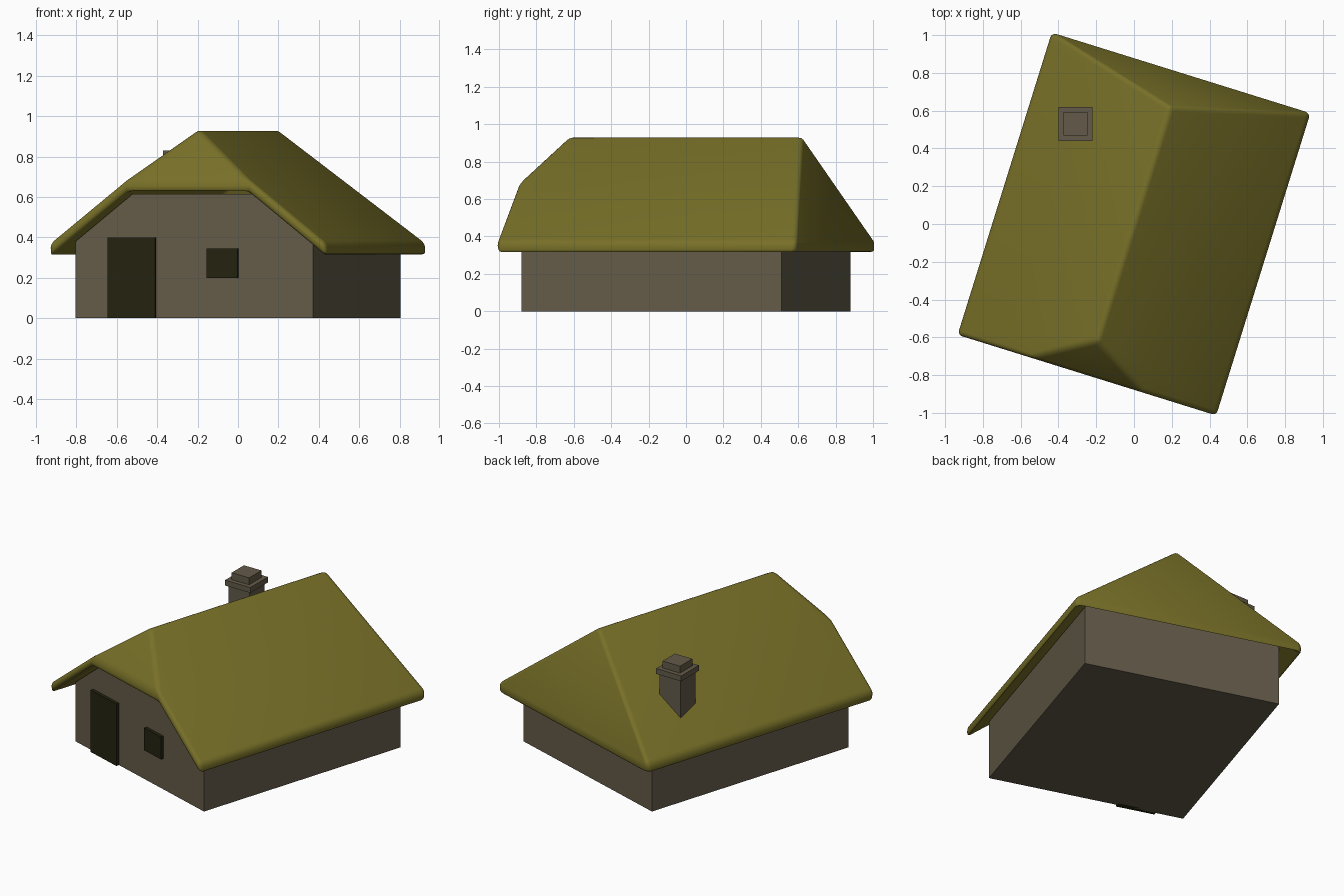
import bpy, bmesh
from math import radians
from mathutils import Matrix, Vector

if "Cube" in bpy.data.objects:
    bpy.data.objects.remove(bpy.data.objects["Cube"])

TURN = Matrix.Rotation(radians(-17.3), 4, "Z")   # the house stands at an angle


def material(name, rgb):
    m = bpy.data.materials.new(name)
    m.use_nodes = True
    m.diffuse_color = (*rgb, 1)
    m.node_tree.nodes["Principled BSDF"].inputs["Base Color"].default_value = (*rgb, 1)
    return m


stone = material("stone", (0.127, 0.105, 0.067))
thatch = material("thatch", (0.185, 0.16, 0.021))
dark_wood = material("dark wood", (0.018, 0.017, 0.005))


def add_mesh(name, verts, faces, mat, matrix=TURN):
    mesh = bpy.data.meshes.new(name)
    mesh.from_pydata([matrix @ Vector(v) for v in verts], [], faces)
    bm = bmesh.new()
    bm.from_mesh(mesh)
    bmesh.ops.recalc_face_normals(bm, faces=bm.faces)
    bm.to_mesh(mesh)
    bm.free()
    mesh.materials.append(mat)
    ob = bpy.data.objects.new(name, mesh)
    bpy.context.collection.objects.link(ob)
    return ob


def prism(name, bottom, top, rim, faces, mat, matrix=TURN):
    """Solid between two matching sheets, closed along the rim."""
    n = len(bottom)
    sides = [(a, b, b + n, a + n) for a, b in zip(rim, rim[1:] + rim[:1])]
    upper = [tuple(i + n for i in f) for f in faces]
    return add_mesh(name, bottom + top, faces + upper + sides, mat, matrix)


def box(name, x, y, z0, z1, w, d, mat, matrix=TURN):
    base = [(x + sx * w / 2, y + sy * d / 2) for sx, sy in ((-1, -1), (1, -1), (1, 1), (-1, 1))]
    return prism(name, [(*p, z0) for p in base], [(*p, z1) for p in base],
                 [0, 1, 2, 3], [(0, 1, 2, 3)], mat, matrix)


# Walls: gabled profile run from front to back
W, L = 0.616, 0.728
profile = [(-W, 0), (W, 0), (W, 0.38), (0.32, 0.615), (-0.32, 0.615), (-W, 0.38)]
prism("walls", [(x, -L, z) for x, z in profile], [(x, L, z) for x, z in profile],
      list(range(6)), [tuple(range(6))], stone)

# Roof: full hip at the back, half hip at the front
RW, RL, RIDGE, EAVE, HIP, THICK = 0.717, 0.838, 0.937, 0.37, 0.32, 0.065
hip_z = RIDGE - (RIDGE - EAVE) * HIP / RW
top = [(-RW, -RL, EAVE), (-HIP, -RL, hip_z), (HIP, -RL, hip_z), (RW, -RL, EAVE),
       (RW, RL, EAVE), (-RW, RL, EAVE), (0, -0.65, RIDGE), (0, 0.65, RIDGE)]
roof = prism("thatched_roof", [(x, y, z - THICK) for x, y, z in top], top, list(range(6)),
             [(1, 2, 6), (2, 3, 4, 7, 6), (4, 5, 7), (5, 0, 1, 6, 7)], thatch)
bevel = roof.modifiers.new("rounded edges", "BEVEL")
bevel.width = 0.03
bevel.segments = 4
bevel.limit_method = "ANGLE"
bevel.angle_limit = radians(20)
bpy.context.view_layer.objects.active = roof
roof.select_set(True)
bpy.ops.object.modifier_apply(modifier=bevel.name)
bpy.ops.object.shade_smooth_by_angle(angle=radians(30))

# Door and window on the front wall
box("door", -0.32, -L, 0, 0.40, 0.245, 0.04, dark_wood)
box("window", 0.15, -L, 0.20, 0.345, 0.16, 0.04, dark_wood)

# Chimney, set square to the grid
square = Matrix.Identity(4)
for name, z0, z1, size in (("chimney_shaft", 0.4, 0.75, 0.15),
                           ("chimney_cap", 0.75, 0.785, 0.18),
                           ("chimney_top", 0.785, 0.83, 0.125)):
    box(name, -0.31, 0.53, z0, z1, size, size, stone, square)
